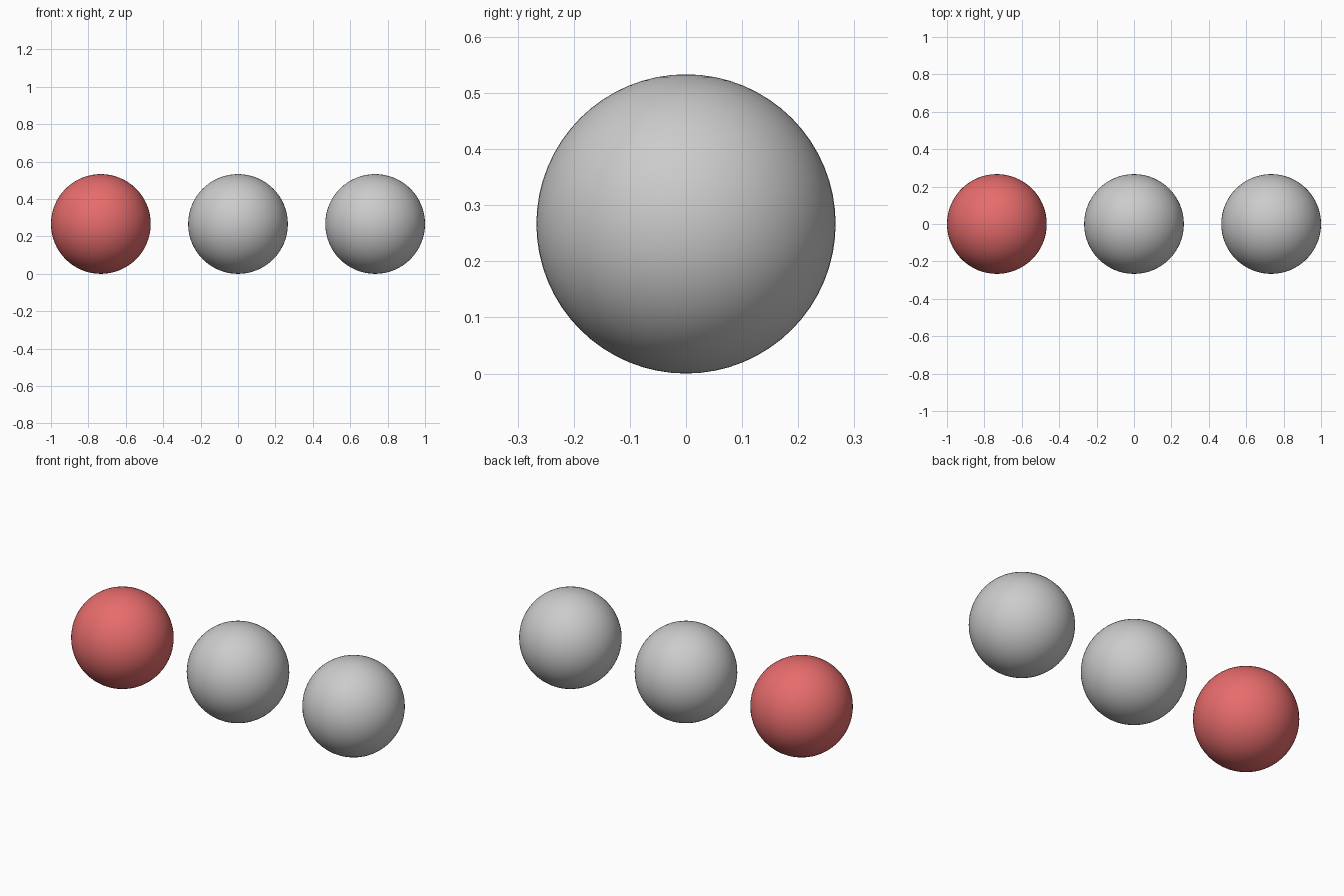
import bpy

if "Cube" in bpy.data.objects:
    bpy.data.objects.remove(bpy.data.objects["Cube"])

RADIUS = 2 / 7.5           # three balls spanning 2 units
SPACING = 2.75 * RADIUS    # distance between centres

red = bpy.data.materials.new("red")
red.diffuse_color = (0.8, 0.15, 0.15, 1)
red.use_nodes = True
red.node_tree.nodes["Principled BSDF"].inputs["Base Color"].default_value = red.diffuse_color


def ball(name, x, material=None):
    bpy.ops.mesh.primitive_uv_sphere_add(
        segments=64, ring_count=32, radius=RADIUS, location=(x, 0, RADIUS))
    obj = bpy.context.object
    obj.name = name
    bpy.ops.object.shade_smooth()
    if material:
        obj.data.materials.append(material)


# Row of three balls, the left one red
ball("left_ball", -SPACING, red)
ball("middle_ball", 0)
ball("right_ball", SPACING)
